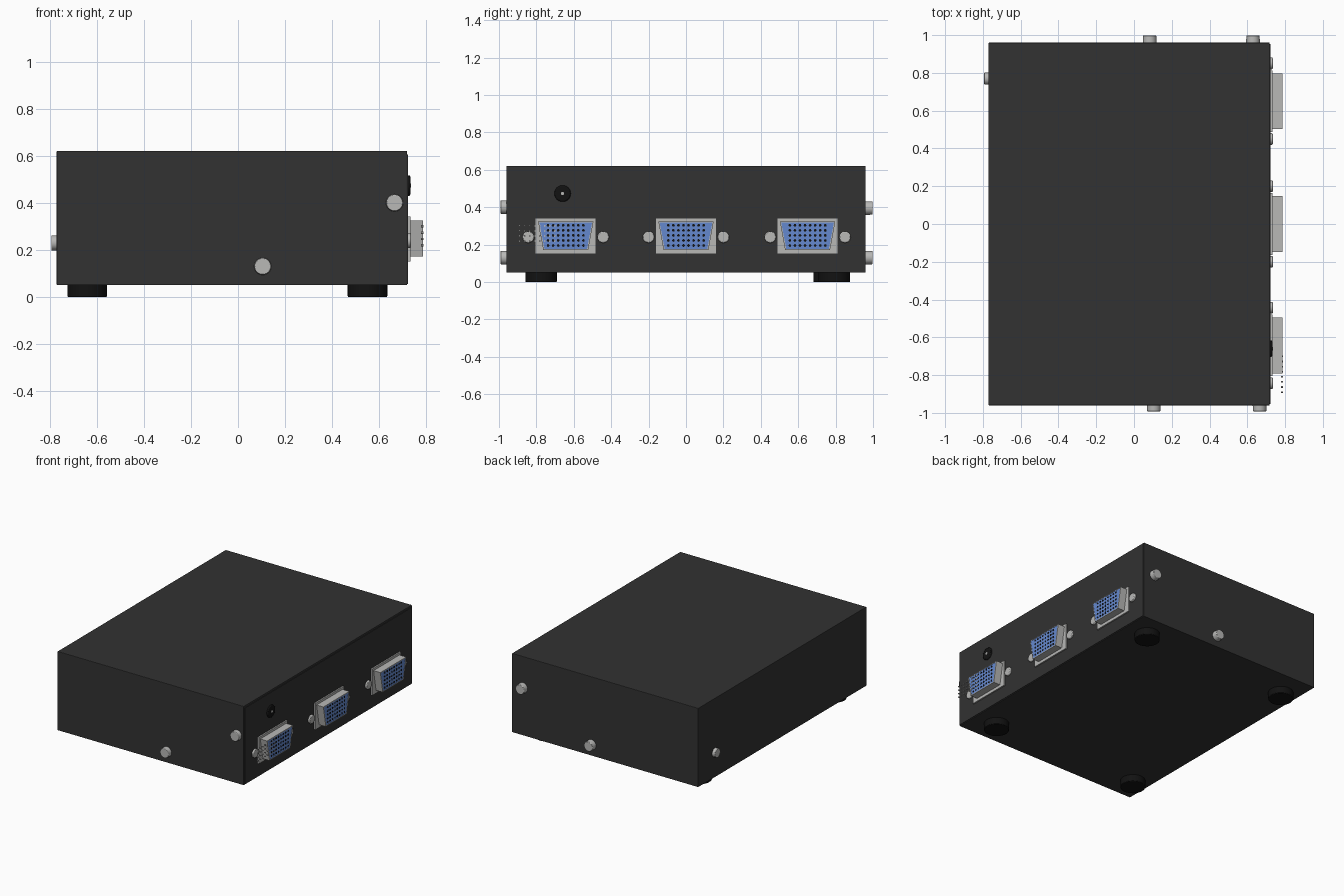
import bpy, bmesh, math
from mathutils import Matrix, Vector

if "Cube" in bpy.data.objects:
    bpy.data.objects.remove(bpy.data.objects["Cube"])


def material(name, rgb):
    m = bpy.data.materials.new(name)
    m.diffuse_color = (*rgb, 1)
    m.use_nodes = True
    m.node_tree.nodes["Principled BSDF"].inputs["Base Color"].default_value = m.diffuse_color
    return m


CASE = material("charcoal", (0.032, 0.032, 0.032))
BLACK = material("black", (0.006, 0.006, 0.006))
METAL = material("metal", (0.48, 0.48, 0.47))
BLUE = material("blue", (0.13, 0.25, 0.62))


def finish(bm, name, mat, smooth=False, bevel=0):
    bmesh.ops.recalc_face_normals(bm, faces=bm.faces[:])
    me = bpy.data.meshes.new(name)
    bm.to_mesh(me)
    bm.free()
    ob = bpy.data.objects.new(name, me)
    bpy.context.collection.objects.link(ob)
    me.materials.append(mat)
    if bevel:
        mod = ob.modifiers.new("bevel", "BEVEL")
        mod.width, mod.segments = bevel, 2
    if smooth:
        bpy.context.view_layer.objects.active = ob
        ob.select_set(True)
        bpy.ops.object.shade_smooth_by_angle(angle=math.radians(35))
        ob.select_set(False)
    return ob


def box(name, lo, hi, mat, bevel=0):
    lo, hi = Vector(lo), Vector(hi)
    bm = bmesh.new()
    bmesh.ops.create_cube(bm, size=1, matrix=Matrix.Translation((lo + hi) / 2)
                          @ Matrix.Diagonal((*(hi - lo), 1)))
    return finish(bm, name, mat, bevel=bevel)


def add_cyl(bm, start, end, r, sides=32, r2=None):
    a, b = Vector(start), Vector(end)
    rot = (b - a).to_track_quat('Z', 'Y').to_matrix().to_4x4()
    bmesh.ops.create_cone(bm, cap_ends=True, segments=sides, radius1=r, radius2=r2 or r,
                          depth=(b - a).length, matrix=Matrix.Translation((a + b) / 2) @ rot)


def cyl(name, start, end, r, mat, sides=32, bevel=0, r2=None):
    bm = bmesh.new()
    add_cyl(bm, start, end, r, sides, r2)
    return finish(bm, name, mat, True, bevel)


def ring(name, outer, inner, x0, x1, mat):
    """Frame between two (y, z) outlines, extruded along x."""
    bm = bmesh.new()
    o0, i0, o1, i1 = [[bm.verts.new((x, y, z)) for y, z in pts]
                      for x in (x0, x1) for pts in (outer, inner)]
    n = len(outer)
    for k in range(n):
        j = (k + 1) % n
        for p, q in ((o0, o1), (o1, i1), (i1, i0), (i0, o0)):
            bm.faces.new((p[k], p[j], q[j], q[k]))
    return finish(bm, name, mat)


def prism(name, outline, x0, x1, mat):
    bm = bmesh.new()
    f = bm.faces.new([bm.verts.new((x0, y, z)) for y, z in outline])
    ext = bmesh.ops.extrude_face_region(bm, geom=[f])["geom"]
    bmesh.ops.translate(bm, vec=(x1 - x0, 0, 0),
                        verts=[v for v in ext if isinstance(v, bmesh.types.BMVert)])
    return finish(bm, name, mat)


def trapezoid(cy, top, bottom, z0, z1):
    return [(cy - top, z1), (cy + top, z1), (cy + bottom, z0), (cy - bottom, z0)]


# Case and connector panel
box("case", (-0.77, -0.96, 0.05), (0.718, 0.96, 0.62), CASE, 0.003)
box("connector_panel", (0.70, -0.952, 0.056), (0.722, 0.952, 0.606), CASE)

# Rubber feet
for i, (x, y) in enumerate([(-0.64, -0.775), (0.55, -0.775), (-0.64, 0.765), (0.55, 0.793)]):
    cyl(f"foot_{i}", (x, y, 0), (x, y, 0.055), 0.084, BLACK, 40, 0.004)

# Case screws
for i, (x, z) in enumerate([(0.105, 0.13), (0.665, 0.40)]):
    cyl(f"front_screw_{i}", (x, -0.95, z), (x, -0.992, z), 0.037, METAL, bevel=0.003, r2=0.035)
for i, (x, z) in enumerate([(0.083, 0.13), (0.63, 0.395)]):
    cyl(f"back_screw_{i}", (x, 0.95, z), (x, 0.998, z), 0.037, METAL, bevel=0.003, r2=0.035)
cyl("left_screw", (-0.76, 0.77, 0.23), (-0.793, 0.77, 0.23), 0.032, METAL, bevel=0.003)

# Video connectors
for i, cy in enumerate((-0.643, 0.0, 0.65)):
    plate = trapezoid(cy, 0.163, 0.163, 0.15, 0.341)
    prism(f"connector_plate_{i}", plate, 0.71, 0.732, METAL)
    ring(f"connector_shell_{i}", trapezoid(cy, 0.148, 0.120, 0.171, 0.324),
         trapezoid(cy, 0.141, 0.114, 0.177, 0.318), 0.72, 0.786, METAL)
    prism(f"connector_insert_{i}", trapezoid(cy, 0.142, 0.115, 0.176, 0.319), 0.725, 0.784, BLUE)
    bm = bmesh.new()
    for r in range(5):
        for c in range(8):
            y, z = cy + (c - 3.5) * 0.027, 0.303 - r * 0.027
            add_cyl(bm, (0.780, y, z), (0.7855, y, z), 0.0075, 8)
    finish(bm, f"connector_holes_{i}", BLACK)
    for side in (-1, 1):
        y = cy + side * 0.2
        cyl(f"connector_screw_{i}_{side}", (0.71, y, 0.24), (0.735, y, 0.24), 0.031, METAL,
            bevel=0.005)

# Stray pin tips offset from the first connector
bm = bmesh.new()
for r in range(4):
    for c in range(8):
        y, z = -0.89 + c * 0.027, 0.30 - r * 0.027
        add_cyl(bm, (0.778, y, z), (0.788, y, z), 0.005, 6)
finish(bm, "pin_tips", METAL)

# Power jack with centre pin
cyl("power_jack", (0.71, -0.66, 0.473), (0.732, -0.66, 0.473), 0.044, BLACK, bevel=0.006)
cyl("power_pin", (0.72, -0.66, 0.473), (0.735, -0.66, 0.473), 0.009, METAL, 16)
